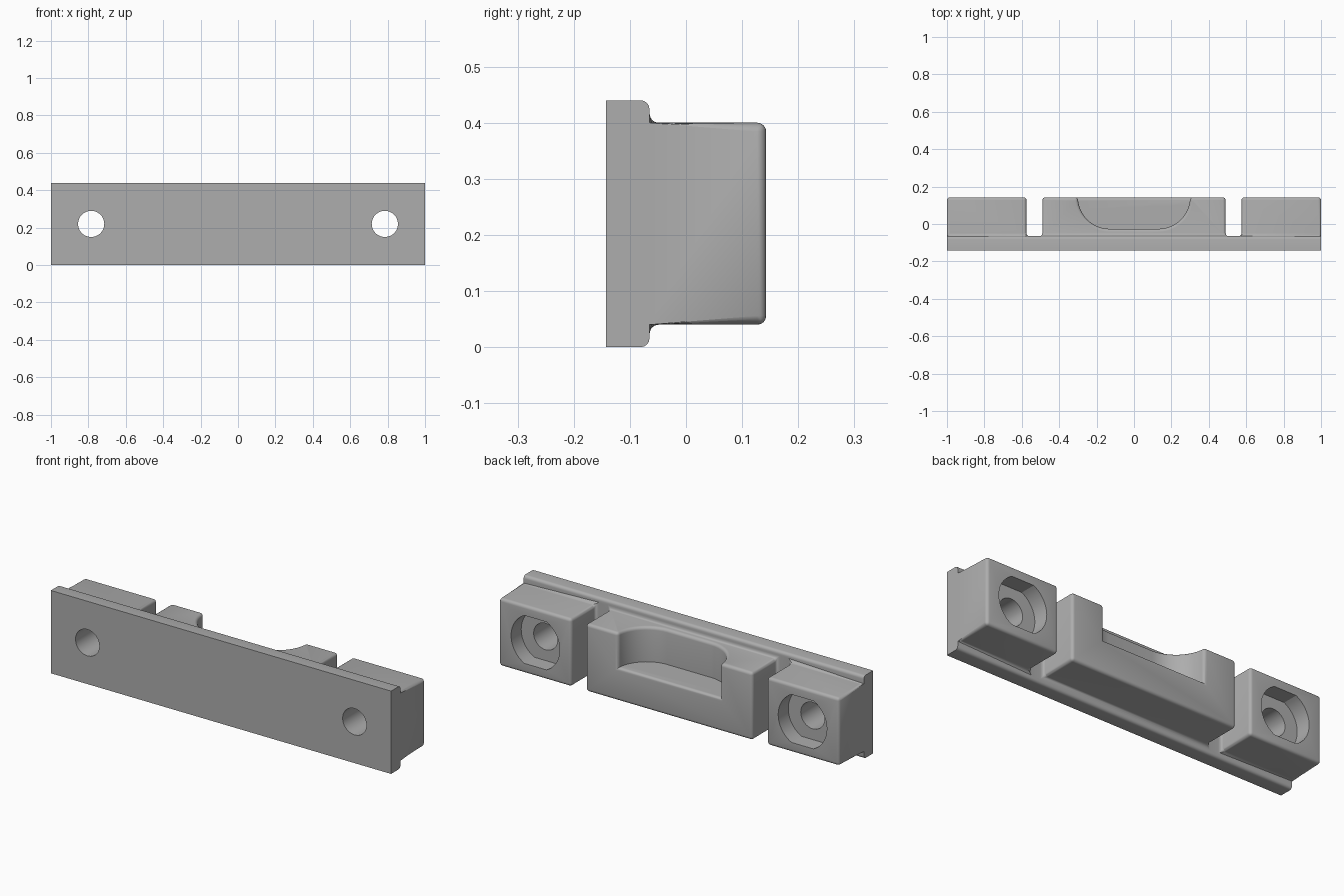
import bpy, bmesh, math
from mathutils import Vector

if "Cube" in bpy.data.objects:
    bpy.data.objects.remove(bpy.data.objects["Cube"])

FRONT, STEP, BACK = -0.143, -0.065, 0.143
HEIGHT, LOW, TOP = 0.44, 0.04, 0.40
SLOT_IN, SLOT_OUT = 0.49, 0.575
MID = HEIGHT / 2
HOLE_X = 0.785

grey = bpy.data.materials.new("plain grey")
grey.use_nodes = True
grey.diffuse_color = (0.42, 0.42, 0.42, 1)
grey.node_tree.nodes["Principled BSDF"].inputs["Base Color"].default_value = (0.42, 0.42, 0.42, 1)


def make_object(name, bm):
    bmesh.ops.recalc_face_normals(bm, faces=bm.faces)
    mesh = bpy.data.meshes.new(name)
    bm.to_mesh(mesh)
    bm.free()
    mesh.materials.append(grey)
    obj = bpy.data.objects.new(name, mesh)
    bpy.context.collection.objects.link(obj)
    return obj


def prism(name, points, start, end, axis):
    """Extrude a 2D outline along y (points are x,z) or z (points are x,y)."""
    def place(p, d):
        return (p[0], d, p[1]) if axis == "y" else (p[0], p[1], d)
    bm = bmesh.new()
    face = bm.faces.new([bm.verts.new(place(p, start)) for p in points])
    top = [bm.verts.new(place(p, end)) for p in points]
    bm.faces.new(top)
    low = list(face.verts)
    for i in range(len(low)):
        j = (i + 1) % len(low)
        bm.faces.new((low[i], low[j], top[j], top[i]))
    return make_object(name, bm)


def cut(target, cutter):
    cutter.hide_render = True
    mod = target.modifiers.new("cut", "BOOLEAN")
    mod.operation, mod.solver, mod.object = "DIFFERENCE", "EXACT", cutter
    bpy.context.view_layer.objects.active = target
    bpy.ops.object.modifier_apply(modifier=mod.name)
    bpy.data.objects.remove(cutter)


def arc(cx, cy, r, a0, a1, n):
    angles = [math.radians(a0 + (a1 - a0) * i / n) for i in range(n + 1)]
    return [(cx + r * math.cos(a), cy + r * math.sin(a)) for a in angles]


# Mounting plate, divided so that the three blocks can be pulled out of it
bm = bmesh.new()
bmesh.ops.create_cube(bm, size=1)
for v in bm.verts:
    v.co = Vector((v.co.x * 2, FRONT if v.co.y < 0 else STEP, HEIGHT * (v.co.z + 0.5)))
planes = [((x, 0, 0), (1, 0, 0)) for x in (-SLOT_OUT, -SLOT_IN, SLOT_IN, SLOT_OUT)]
planes += [((0, 0, z), (0, 0, 1)) for z in (LOW, TOP)]
for co, no in planes:
    bmesh.ops.bisect_plane(bm, geom=bm.verts[:] + bm.edges[:] + bm.faces[:], plane_co=co, plane_no=no)


def is_block(face):
    c = face.calc_center_median()
    in_slot = SLOT_IN < abs(c.x) < SLOT_OUT
    return face.normal.y > 0.9 and LOW < c.z < TOP and not in_slot


bm.normal_update()
blocks = bmesh.ops.extrude_discrete_faces(bm, faces=[f for f in bm.faces if is_block(f)])["faces"]
for v in {v for f in blocks for v in f.verts}:
    v.co.y = BACK
body = make_object("mounting_body", bm)

# Scooped pocket, open to the top and back of the middle block
r = 0.17
pocket = [(0.3, 0.3), (-0.3, 0.3)]
pocket += arc(-0.13, BACK + 0.001, r, 180, 270, 12) + arc(0.13, BACK + 0.001, r, 270, 360, 12)
cut(body, prism("pocket_cutter", pocket, 0.215, 0.6, "z"))

# Rounded edges and fillets, leaving the plate ends, front and pocket floor sharp
bm = bmesh.new()
bm.from_mesh(body.data)


def is_rounded(edge):
    if len(edge.link_faces) != 2 or edge.calc_face_angle(0) < 0.6:
        return False
    a, b = (v.co for v in edge.verts)
    if max(a.y, b.y) < FRONT + 0.01:
        return False
    at_end = min(abs(a.x), abs(b.x)) > 0.999 and a.x * b.x > 0
    if at_end and min(a.y, b.y) < STEP + 0.01 and max(a.y, b.y) < BACK - 0.01:
        return False
    inner_floor = abs(a.z - 0.215) < 0.002 and abs(b.z - 0.215) < 0.002
    return not (inner_floor and min(a.y, b.y) < BACK - 0.002)


bmesh.ops.bevel(bm, geom=[e for e in bm.edges if is_rounded(e)], offset=0.016,
                segments=4, profile=0.5, affect="EDGES", clamp_overlap=False)
bm.to_mesh(body.data)
bm.free()

# Bolt holes with flat-sided counterbores
for side in (-1, 1):
    x = side * HOLE_X
    cut(body, prism("bolt_cutter", arc(x, MID, 0.07, 0, 352.5, 47), -0.3, 0.3, "y"))
    recess = arc(x, MID, 0.143, -63, 63, 20) + arc(x, MID, 0.143, 117, 243, 20)
    cut(body, prism("recess_cutter", recess, BACK - 0.085, 0.3, "y"))

bpy.ops.object.select_all(action="DESELECT")
body.select_set(True)
bpy.context.view_layer.objects.active = body
bpy.ops.object.shade_smooth_by_angle(angle=math.radians(30))
